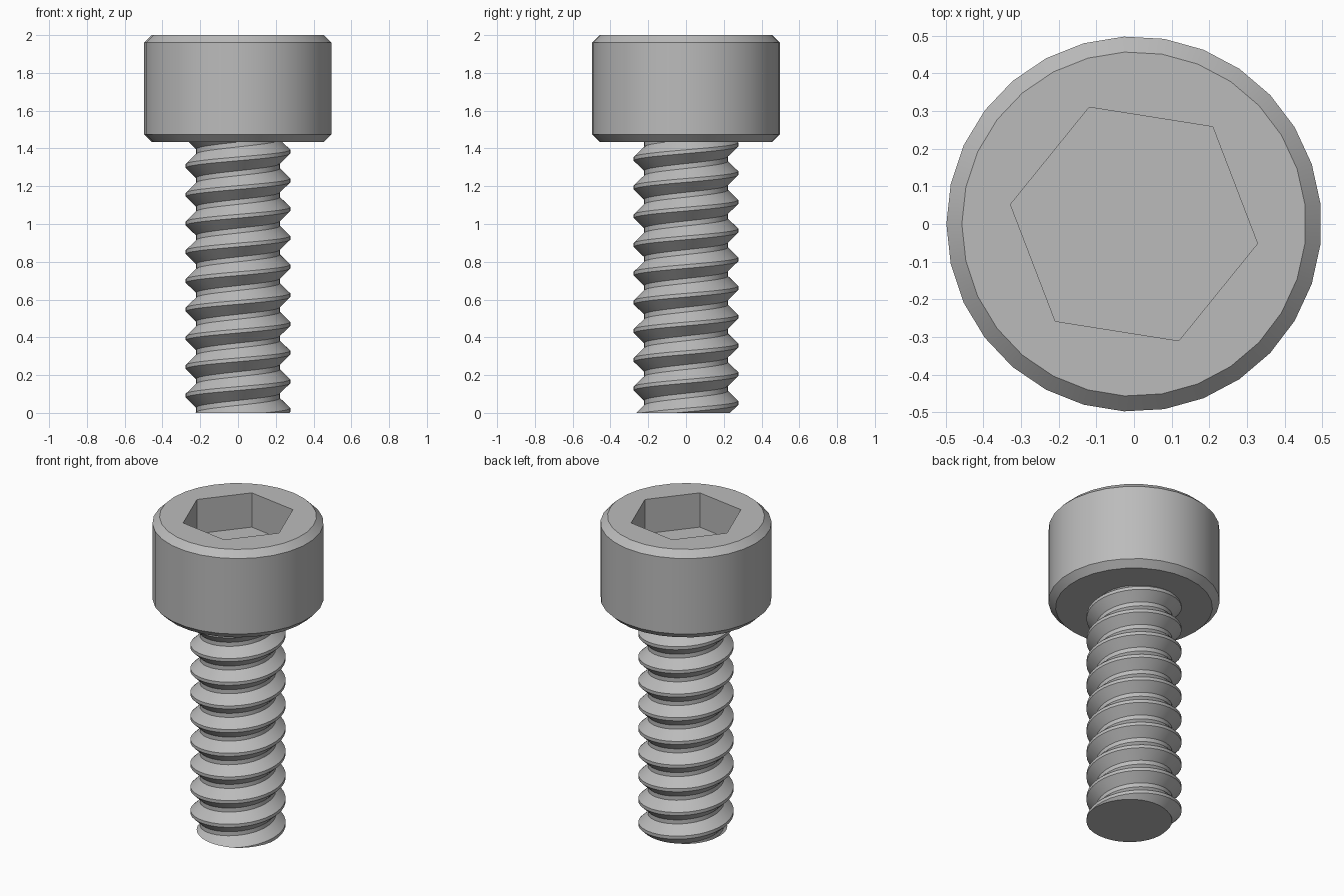
import bpy, bmesh
from math import sin, cos, pi, radians, tau

cube = bpy.data.objects.get("Cube")
if cube:
    bpy.data.objects.remove(cube, do_unlink=True)

steel = bpy.data.materials.new("grey_steel")
steel.use_nodes = True
steel.diffuse_color = (0.5, 0.5, 0.5, 1)
steel.node_tree.nodes["Principled BSDF"].inputs["Base Color"].default_value = (0.5, 0.5, 0.5, 1)


def finish(name, bm, angle):
    bmesh.ops.recalc_face_normals(bm, faces=bm.faces)
    mesh = bpy.data.meshes.new(name)
    bm.to_mesh(mesh)
    bm.free()
    obj = bpy.data.objects.new(name, mesh)
    bpy.context.collection.objects.link(obj)
    mesh.materials.append(steel)
    bpy.ops.object.select_all(action="DESELECT")
    obj.select_set(True)
    bpy.context.view_layer.objects.active = obj
    bpy.ops.object.shade_smooth_by_angle(angle=radians(angle))
    return obj


def ring(bm, radius, z, sides, start):
    return [bm.verts.new((radius * cos(start + tau * i / sides),
                          radius * sin(start + tau * i / sides), z)) for i in range(sides)]


def skin(bm, rings, closed=True):
    for a, b in zip(rings, rings[1:]):
        n = len(a)
        for i in range(n if closed else n - 1):
            j = (i + 1) % n
            bm.faces.new((a[i], a[j], b[j], b[i]))


# Chamfered cylindrical head
HEAD_BOTTOM, TOP, CHAMFER = 1.435, 2.0, 0.04
bm = bmesh.new()
profile = [(0.457, HEAD_BOTTOM), (0.498, HEAD_BOTTOM + CHAMFER), (0.498, TOP - CHAMFER), (0.457, TOP)]
rings = [ring(bm, r, z, 29, pi) for r, z in profile]
skin(bm, rings)
bm.faces.new(rings[0])

# Hexagonal socket sunk into the head, joined to the rim by the top face
rim = ring(bm, 0.332, TOP, 6, radians(-9))
floor = ring(bm, 0.332, TOP - 0.22, 6, radians(-9))
skin(bm, [rim, floor])
bm.faces.new(floor)
edges = [bm.edges.get((loop[i - 1], loop[i])) for loop in (rings[-1], rim) for i in range(len(loop))]
bmesh.ops.triangle_fill(bm, edges=edges, use_beauty=True)
finish("socket_head", bm, 30)

# Threaded shank: one helical strip per profile point, trimmed flat at both ends
PITCH, CREST, ROOT, SIDES, TURNS = 0.152, 0.277, 0.222, 36, 12
PHASE = 0.015  # crest height at the +x side
thread = [(ROOT, -0.063), (CREST, -0.01), (CREST, 0.01), (ROOT, 0.063)]
bm = bmesh.new()
columns = []
for turn in range(TURNS):
    for r, dz in thread:
        line = []
        for i in range(SIDES + 1):
            a = tau * i / SIDES
            z = PHASE + dz + PITCH * (turn - 1 + i / SIDES)
            line.append(bm.verts.new((r * cos(a), r * sin(a), z)))
        columns.append(line)
skin(bm, columns, closed=False)
bmesh.ops.remove_doubles(bm, verts=bm.verts, dist=1e-5)
for z, direction in ((0, -1), (HEAD_BOTTOM + 0.02, 1)):
    cut = bmesh.ops.bisect_plane(bm, geom=bm.verts[:] + bm.edges[:] + bm.faces[:],
                                 plane_co=(0, 0, z), plane_no=(0, 0, direction), clear_outer=True)
    rim_edges = [e for e in cut["geom_cut"] if isinstance(e, bmesh.types.BMEdge)]
    bmesh.ops.contextual_create(bm, geom=rim_edges)
finish("threaded_shank", bm, 25)
